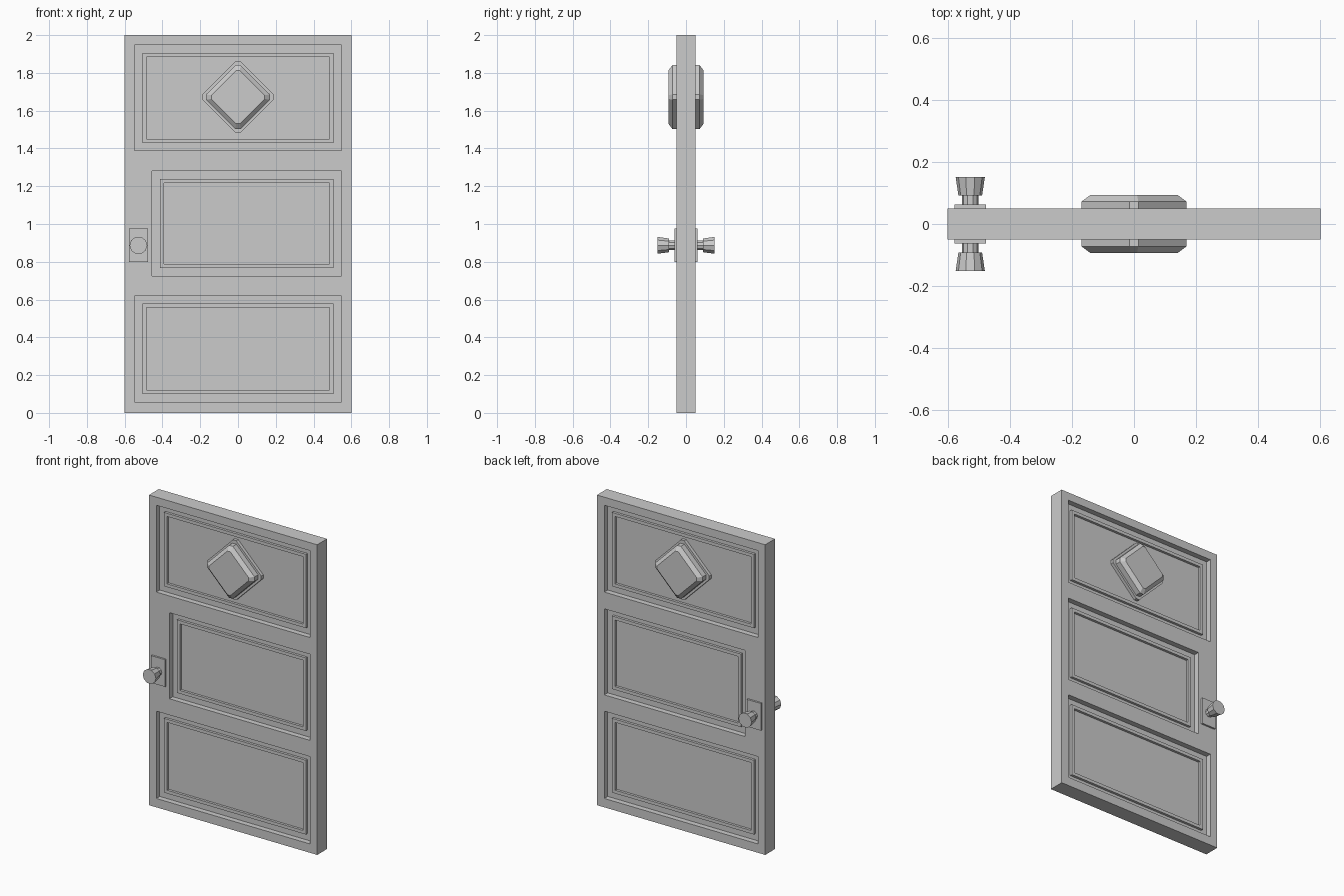
import bpy, bmesh, math

cube = bpy.data.objects.get("Cube")
if cube:
    bpy.data.objects.remove(cube, do_unlink=True)

GREY = (0.6, 0.6, 0.6, 1.0)
grey = bpy.data.materials.new("plain_grey")
grey.use_nodes = True
grey.diffuse_color = GREY
grey.node_tree.nodes["Principled BSDF"].inputs["Base Color"].default_value = GREY

HALF = 0.05            # half the slab thickness
FLOOR = HALF - 0.035   # distance of the recessed panel from the centre plane


def loft(name, sections, ring=False):
    """Join sections of (depth y, outline of x/z points); ring closes it like a frame."""
    bm = bmesh.new()
    loops = [[bm.verts.new((x, y, z)) for x, z in pts] for y, pts in sections]
    pairs = list(zip(loops, loops[1:]))
    if ring:
        pairs.append((loops[-1], loops[0]))
    else:
        bm.faces.new(loops[0])
        bm.faces.new(loops[-1])
    for a, b in pairs:
        for i in range(len(a)):
            j = (i + 1) % len(a)
            bm.faces.new((a[i], a[j], b[j], b[i]))
    bmesh.ops.recalc_face_normals(bm, faces=bm.faces)
    mesh = bpy.data.meshes.new(name)
    bm.to_mesh(mesh)
    bm.free()
    mesh.materials.append(grey)
    obj = bpy.data.objects.new(name, mesh)
    bpy.context.collection.objects.link(obj)
    return obj


def rect(box, inset=0.0):
    x0, x1, z0, z1 = box
    x0, x1, z0, z1 = x0 + inset, x1 - inset, z0 + inset, z1 - inset
    return [(x0, z0), (x1, z0), (x1, z1), (x0, z1)]


def diamond(r, cut, cz=1.672):
    """Diamond outline with its four corners cut flat."""
    pts = [(r, -cut), (r, cut), (cut, r), (-cut, r),
           (-r, cut), (-r, -cut), (-cut, -r), (cut, -r)]
    return [(x, z + cz) for x, z in pts]


def circle(r, n=10, cx=-0.527, cz=0.887):
    angles = [2 * math.pi * i / n for i in range(n)]
    return [(cx + r * math.cos(a), cz + r * math.sin(a)) for a in angles]


# Door slab
slab_box = (-0.6, 0.6, 0.0, 2.0)
slab = loft("door_slab", [(-HALF, rect(slab_box)), (HALF, rect(slab_box))])

panels = {
    "top": (-0.548, 0.548, 1.388, 1.948),
    "middle": (-0.455, 0.548, 0.725, 1.28),
    "bottom": (-0.548, 0.548, 0.057, 0.62),
}
plate_box = (-0.577, -0.477, 0.8, 0.975)

for side, s in (("front", -1), ("back", 1)):
    for label, box in panels.items():
        # Recess cut into the slab
        cutter = loft("recess_cutter", [(s * FLOOR, rect(box)), (s * 0.2, rect(box))])
        cutter.hide_render = True
        mod = slab.modifiers.new("recess", "BOOLEAN")
        mod.operation = "DIFFERENCE"
        mod.solver = "EXACT"
        mod.object = cutter
        bpy.context.view_layer.objects.active = slab
        bpy.ops.object.modifier_apply(modifier=mod.name)
        bpy.data.objects.remove(cutter, do_unlink=True)

        # Raised moulding round the panel
        low, high = s * (FLOOR - 0.002), s * (FLOOR + 0.016)
        outer, inner = rect(box, 0.042), rect(box, 0.063)
        loft(f"{side}_{label}_moulding",
             [(low, outer), (high, outer), (high, inner), (low, inner)], ring=True)

    # Stepped diamond ornament
    loft(f"{side}_diamond_base",
         [(s * FLOOR, diamond(0.191, 0.012)), (s * 0.036, diamond(0.191, 0.012))])
    loft(f"{side}_diamond",
         [(s * 0.03, diamond(0.169, 0.014)), (s * 0.072, diamond(0.169, 0.014)),
          (s * 0.093, diamond(0.141, 0.01))])

    # Latch plate, stem and flared knob
    loft(f"{side}_latch_plate",
         [(s * 0.045, rect(plate_box)), (s * 0.062, rect(plate_box))])
    loft(f"{side}_knob_stem", [(s * 0.06, circle(0.027)), (s * 0.095, circle(0.027))])
    loft(f"{side}_knob", [(s * 0.091, circle(0.038)), (s * 0.151, circle(0.047))])
